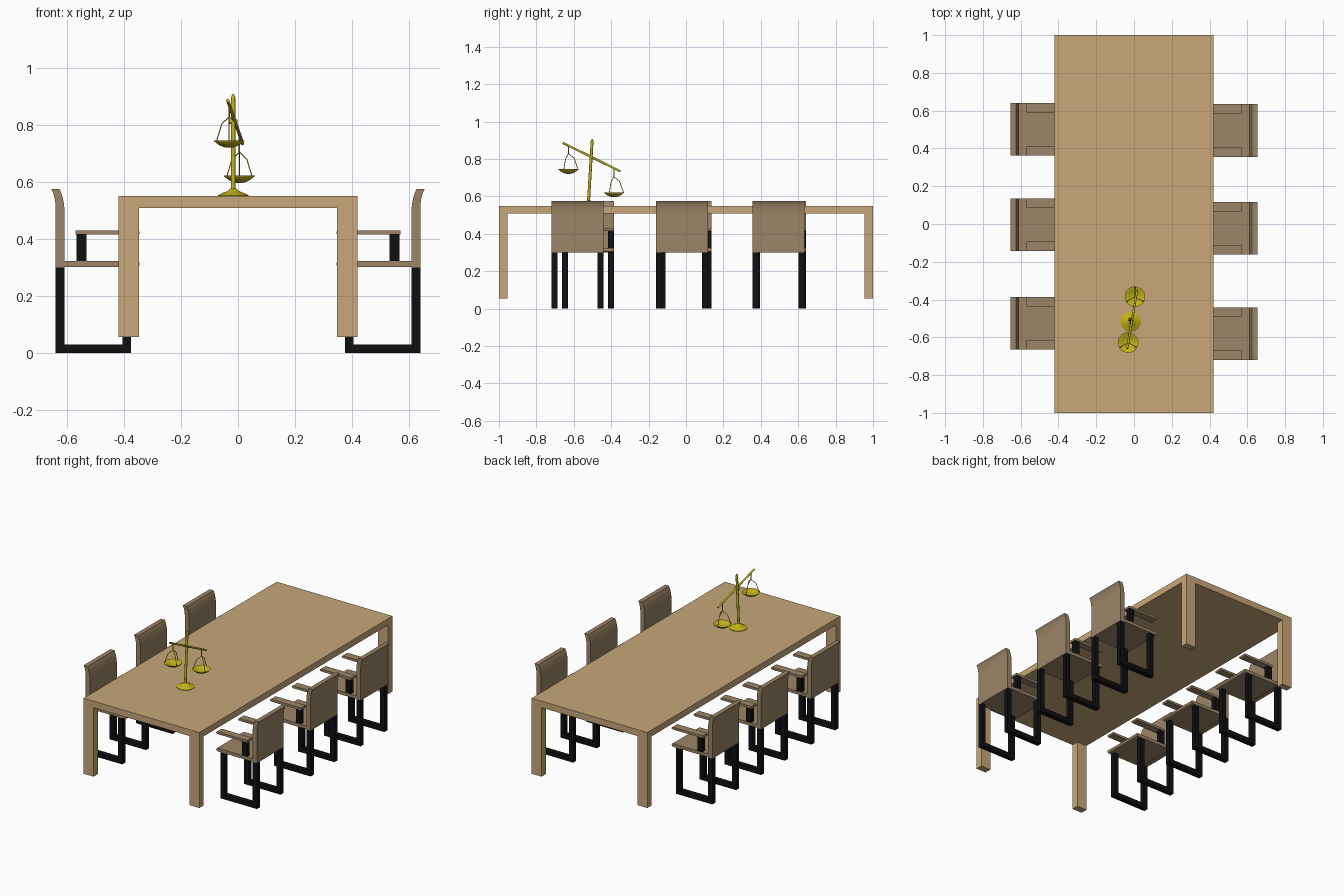
import bpy, bmesh, math
from mathutils import Vector

if "Cube" in bpy.data.objects:
    bpy.data.objects.remove(bpy.data.objects["Cube"])


def material(name, rgb):
    m = bpy.data.materials.new(name)
    m.diffuse_color = (*rgb, 1)
    m.use_nodes = True
    m.node_tree.nodes["Principled BSDF"].inputs["Base Color"].default_value = m.diffuse_color
    return m


TABLE = material("light oak", (0.58, 0.39, 0.195))
CHAIR = material("brown wood", (0.33, 0.235, 0.135))
BLACK = material("black metal", (0.005, 0.005, 0.006))
GOLD = material("gold", (0.53, 0.44, 0.01))


def finish(bm, name, mat, smooth=False):
    bmesh.ops.recalc_face_normals(bm, faces=bm.faces)
    me = bpy.data.meshes.new(name)
    bm.to_mesh(me)
    bm.free()
    me.materials.append(mat)
    ob = bpy.data.objects.new(name, me)
    bpy.context.collection.objects.link(ob)
    if smooth:
        bpy.ops.object.select_all(action='DESELECT')
        ob.select_set(True)
        bpy.context.view_layer.objects.active = ob
        bpy.ops.object.shade_smooth_by_angle(angle=math.radians(40))
    return ob


def prism(name, mat, profile, y0, y1, side=1):
    """Extrude an x,z profile from y0 to y1; side=-1 mirrors it in x."""
    bm = bmesh.new()
    a = [bm.verts.new((side * x, y0, z)) for x, z in profile]
    b = [bm.verts.new((side * x, y1, z)) for x, z in profile]
    n = len(profile)
    bm.faces.new(a)
    bm.faces.new(b)
    for i in range(n):
        bm.faces.new((a[i], a[(i + 1) % n], b[(i + 1) % n], b[i]))
    return finish(bm, name, mat)


def box(name, mat, x0, x1, y0, y1, z0, z1, side=1):
    return prism(name, mat, [(x0, z0), (x1, z0), (x1, z1), (x0, z1)], y0, y1, side)


def lathe(name, mat, profile, loc, steps=32):
    """Spin an r,z profile about the vertical axis through loc."""
    bm = bmesh.new()
    vs = [bm.verts.new((r, 0, z)) for r, z in profile]
    es = [bm.edges.new(p) for p in zip(vs, vs[1:])]
    bmesh.ops.spin(bm, geom=vs + es, cent=(0, 0, 0), axis=(0, 0, 1),
                   angle=2 * math.pi, steps=steps)
    bmesh.ops.remove_doubles(bm, verts=bm.verts, dist=1e-5)
    ob = finish(bm, name, mat, True)
    ob.location = loc
    return ob


def rod(name, mat, p, q, r0, r1=None, sides=12):
    p, q = Vector(p), Vector(q)
    bm = bmesh.new()
    bmesh.ops.create_cone(bm, cap_ends=True, segments=sides, radius1=r0,
                          radius2=r0 if r1 is None else r1, depth=(q - p).length)
    ob = finish(bm, name, mat, True)
    ob.rotation_mode = 'QUATERNION'
    ob.rotation_quaternion = (q - p).to_track_quat('Z', 'Y')
    ob.location = (p + q) / 2
    return ob


# Table: slab and four corner legs
box("table_top", TABLE, -0.42, 0.42, -1, 1, 0.508, 0.55)
for side in (-1, 1):
    for y in (-1, 0.955):
        box("table_leg", TABLE, 0.348, 0.42, y, y + 0.045, 0.055, 0.508, side)

# Chair profiles
LOOP = [(0.375, 0.302), (0.375, 0), (0.64, 0), (0.64, 0.302),
        (0.609, 0.302), (0.609, 0.03), (0.406, 0.03), (0.406, 0.302)]
BACK = [(0.609, 0.30), (0.64, 0.30), (0.64, 0.515), (0.643, 0.54), (0.648, 0.56),
        (0.655, 0.575), (0.626, 0.575), (0.618, 0.555), (0.612, 0.53), (0.609, 0.505)]


def plank(x0, x1, z0, z1):
    """Plank outline with a rounded front end."""
    r, c = (z1 - z0) / 2, (z0 + z1) / 2
    arc = [(x0 + r - r * math.sin(math.pi * i / 6), c + r * math.cos(math.pi * i / 6))
           for i in range(7)]
    return arc + [(x1, z0), (x1, z1)]


def chair(y, side):
    w = 0.139
    prism("chair_seat", CHAIR, plank(0.345, 0.612, 0.302, 0.323), y - w, y + w, side)
    prism("chair_back", CHAIR, BACK, y - w, y + w, side)
    for e in (-1, 1):
        def span(width):
            return sorted((y + e * w, y + e * (w - width)))
        prism("chair_leg_loop", BLACK, LOOP, *span(0.032), side)
        box("arm_post", BLACK, 0.532, 0.567, *span(0.03), 0.32, 0.417, side)
        prism("armrest", CHAIR, plank(0.345, 0.57, 0.415, 0.43), *span(0.05), side)


for y in (-0.58, -0.022, 0.495):
    chair(y, 1)
for y in (-0.525, -0.003, 0.502):
    chair(y, -1)

# Balance scale: base, leaning post, tilted beam
lathe("scale_base", GOLD, [(0, 0), (0.054, 0), (0.054, 0.004), (0.038, 0.012),
                           (0.02, 0.019), (0.011, 0.028), (0, 0.03)], (-0.017, -0.518, 0.549))
rod("scale_post", GOLD, (-0.017, -0.522, 0.56), (-0.017, -0.502, 0.895), 0.008, 0.0075)
rod("post_finial", GOLD, (-0.017, -0.502, 0.893), (-0.017, -0.501, 0.908), 0.0085, 0.003)
rod("scale_beam", GOLD, (-0.036, -0.658, 0.886), (0.016, -0.352, 0.735), 0.0058)
rod("beam_pivot", GOLD, (-0.032, -0.505, 0.812), (-0.002, -0.508, 0.812), 0.008)

# Hanging pans: hook, three wires, shallow bowl
for px, py, top, rim in ((-0.031, -0.628, 0.872, 0.744), (0.005, -0.385, 0.75, 0.62)):
    lathe("scale_pan", GOLD, [(0, -0.024), (0.018, -0.022), (0.036, -0.014), (0.053, -0.001),
                              (0.054, 0.002), (0.05, 0.002), (0.034, -0.009), (0, -0.016)],
          (px, py, rim))
    knot = (px, py, rim + 0.085)
    rod("pan_hook", GOLD, (px, py, top), knot, 0.0028, sides=8)
    for k in range(3):
        a = math.radians(90 + 120 * k)
        mid = (px + 0.03 * math.cos(a), py + 0.03 * math.sin(a), rim + 0.06)
        end = (px + 0.051 * math.cos(a), py + 0.051 * math.sin(a), rim)
        rod("pan_wire", GOLD, knot, mid, 0.002, sides=6)
        rod("pan_wire", GOLD, mid, end, 0.002, sides=6)
